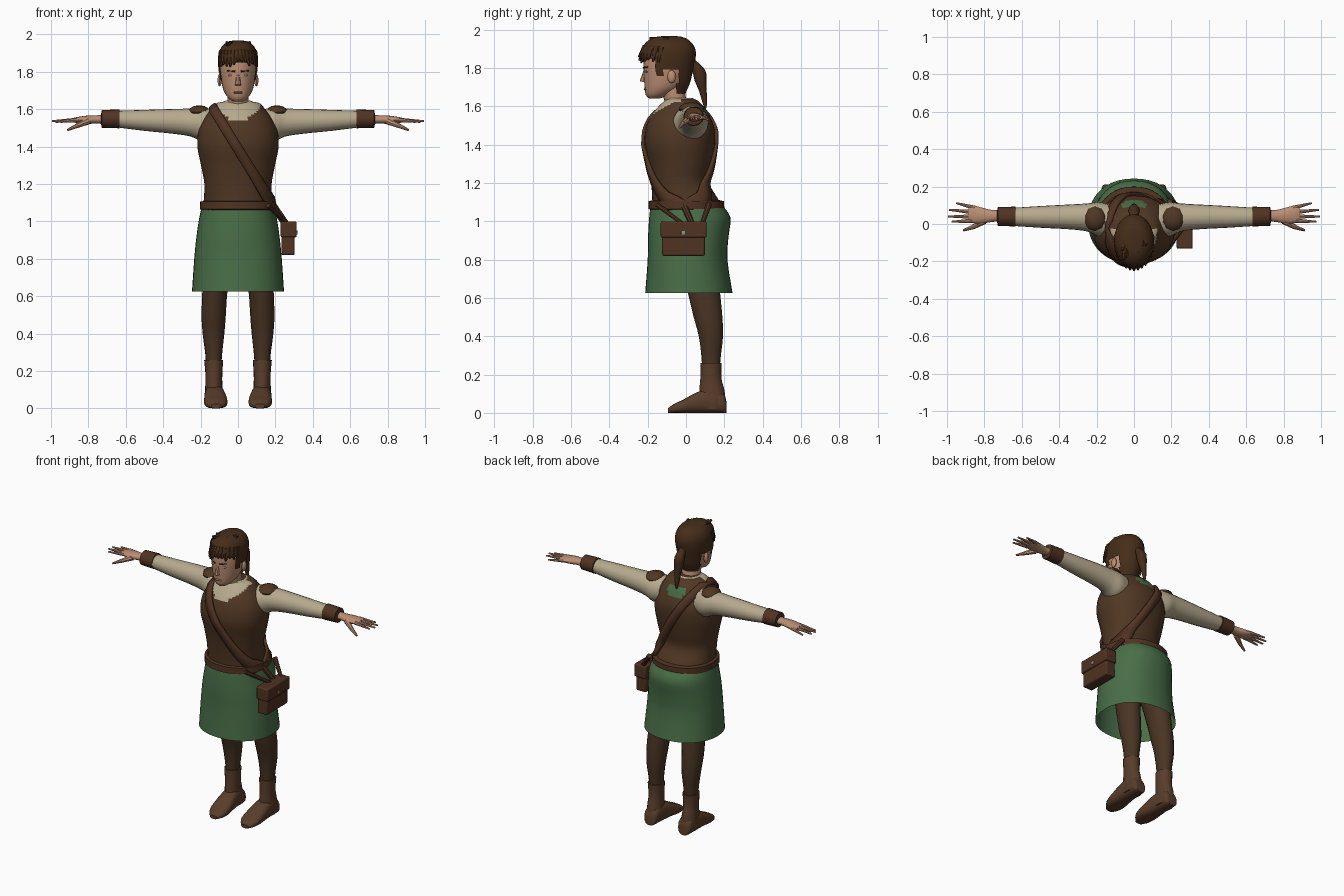
import bpy, bmesh, math, random
from mathutils import Vector, Matrix

if "Cube" in bpy.data.objects:
    bpy.data.objects.remove(bpy.data.objects["Cube"])

random.seed(4)


def material(name, rgb):
    m = bpy.data.materials.new(name)
    m.diffuse_color = (*rgb, 1)
    m.use_nodes = True
    m.node_tree.nodes["Principled BSDF"].inputs["Base Color"].default_value = m.diffuse_color
    return m


SKIN = material("skin", (0.50, 0.27, 0.17))
LINEN = material("linen", (0.47, 0.40, 0.27))
VEST = material("vest_leather", (0.080, 0.038, 0.017))
BELT = material("belt_leather", (0.080, 0.033, 0.016))
HAIR = material("hair_brown", (0.060, 0.026, 0.010))
HOSE = material("hose_brown", (0.066, 0.034, 0.017))
BOOT = material("boot_brown", (0.098, 0.046, 0.023))
GREEN = material("skirt_green", (0.066, 0.155, 0.063))
METAL = material("buckle_grey", (0.30, 0.28, 0.25))
LIP = material("lip", (0.36, 0.16, 0.11))


def finish(bm, name, *mats):
    bmesh.ops.recalc_face_normals(bm, faces=bm.faces[:])
    me = bpy.data.meshes.new(name)
    bm.to_mesh(me)
    bm.free()
    for m in mats:
        me.materials.append(m)
    ob = bpy.data.objects.new(name, me)
    bpy.context.collection.objects.link(ob)
    return ob


def refine(rings, k):
    """Catmull-Rom interpolation of section rings."""
    out = []
    for i in range(len(rings) - 1):
        p0, p1 = rings[max(i - 1, 0)], rings[i]
        p2, p3 = rings[i + 1], rings[min(i + 2, len(rings) - 1)]
        for j in range(k):
            t = j / k
            out.append(tuple(
                0.5 * (2 * b + (c - a) * t + (2 * a - 5 * b + 4 * c - d) * t * t
                       + (3 * b - a - 3 * c + d) * t ** 3)
                for a, b, c, d in zip(p0, p1, p2, p3)))
    return out + [tuple(rings[-1])]


def loft(name, rings, axis, mats, n=20, e=2.0, k=3, cap=True, rule=None, drop=None):
    """Skin rings of (position, centre1, centre2, radius1, radius2) along an axis."""
    bm = bmesh.new()
    rows = []
    for p, c1, c2, r1, r2 in refine(rings, k):
        row = []
        for i in range(n):
            a = math.tau * i / n
            u, v = math.cos(a), math.sin(a)
            u = c1 + r1 * math.copysign(abs(u) ** (2 / e), u)
            v = c2 + r2 * math.copysign(abs(v) ** (2 / e), v)
            row.append(bm.verts.new({"z": (u, v, p), "x": (p, u, v), "y": (u, p, v)}[axis]))
        rows.append(row)
    for a, b in zip(rows, rows[1:]):
        for i in range(n):
            j = (i + 1) % n
            bm.faces.new((a[i], a[j], b[j], b[i]))
    if cap:
        bm.faces.new(rows[0])
        bm.faces.new(rows[-1])
    if drop:
        bad = [f for f in bm.faces if drop(f.calc_center_median())]
        bmesh.ops.delete(bm, geom=bad, context="FACES")
    if rule:
        for f in bm.faces:
            f.material_index = rule(f.calc_center_median())
    return finish(bm, name, *mats)


def tubes(name, items, mat, seg=8):
    """Tapered rods, each (start, end, start radius, end radius)."""
    bm = bmesh.new()
    for p, q, r1, r2 in items:
        p, q = Vector(p), Vector(q)
        d = q - p
        mx = Matrix.Translation((p + q) / 2) @ d.to_track_quat("Z", "Y").to_matrix().to_4x4()
        bmesh.ops.create_cone(bm, cap_ends=True, segments=seg, radius1=r1, radius2=r2,
                              depth=d.length, matrix=mx)
    return finish(bm, name, mat)


def ellipsoid(name, c, r, mat, seg=14):
    bm = bmesh.new()
    bmesh.ops.create_uvsphere(bm, u_segments=seg, v_segments=seg // 2 + 1, radius=1,
                              matrix=Matrix.Translation(c) @ Matrix.Diagonal((*r, 1)))
    return finish(bm, name, mat)


def box(name, lo, hi, mat, bevel=0.008):
    bm = bmesh.new()
    c = [(a + b) / 2 for a, b in zip(lo, hi)]
    s = [b - a for a, b in zip(lo, hi)]
    bmesh.ops.create_cube(bm, size=1, matrix=Matrix.Translation(c) @ Matrix.Diagonal((*s, 1)))
    ob = finish(bm, name, mat)
    b = ob.modifiers.new("bevel", "BEVEL")
    b.width, b.segments = bevel, 2
    return ob


# Vest with shirt neckline and a small green patch at the nape
TORSO = [(1.04, 0, 0.0, .188, .182), (1.10, 0, 0.0, .184, .176), (1.20, 0, -.03, .180, .152),
         (1.30, 0, -.03, .198, .166), (1.40, 0, -.033, .217, .183), (1.48, 0, -.03, .212, .180),
         (1.54, 0, -.03, .188, .158), (1.59, 0, -.026, .152, .126), (1.63, 0, -.025, .118, .086),
         (1.64, 0, -.03, .075, .06)]


def torso_colour(c):
    if c.y < -.03 and c.z > 1.535 + (c.x / .11) ** 2 * .07:
        return 1
    if c.y > 0 and abs(c.x) < .06 and 1.545 < c.z < 1.60:
        return 2
    return 0


loft("vest", TORSO, "z", (VEST, LINEN, GREEN), n=48, e=2.15, k=5, rule=torso_colour)
loft("neck", [(1.56, 0, -.03, .072, .07), (1.63, 0, -.055, .058, .058), (1.72, 0, -.075, .058, .065)],
     "z", (SKIN,))
loft("shirt_collar", [(1.60, 0, -.03, .105, .085), (1.635, 0, -.03, .085, .075),
                      (1.645, 0, -.035, .068, .066)], "z", (LINEN,), n=24, cap=False)

# Belt and skirt
loft("belt", [(1.06, 0, .002, .19, .185), (1.065, 0, .002, .204, .198),
              (1.105, 0, .002, .203, .197), (1.11, 0, .002, .18, .175)], "z", (BELT,), n=40, e=2.15, k=1)
loft("skirt", [(1.085, 0, .002, .192, .186), (1.02, 0, .02, .207, .212), (.92, 0, .012, .222, .210),
               (.80, 0, .008, .234, .208), (.625, 0, .015, .246, .228)],
     "z", (GREEN,), n=40, e=2.2, k=3, cap=False)


# Cross-body strap following the vest front and back
def vest_y(x, z, side):
    z = max(1.04, min(1.635, z))
    for a, b in zip(TORSO, TORSO[1:]):
        if a[0] <= z <= b[0]:
            t = (z - a[0]) / (b[0] - a[0])
            cy, rx, ry = (a[i] + (b[i] - a[i]) * t for i in (2, 3, 4))
            x = max(-rx - .008, min(rx + .008, x))
            d = max(0, 1 - abs(x / (rx + .008)) ** 2.15) ** (1 / 2.15)
            return Vector((x, cy + side * (ry + .010) * d, z))


bm = bmesh.new()
for side in (-1, 1):
    prev = None
    for i in range(25):
        t = i / 24
        x, z = -.14 + .335 * t, 1.615 - .545 * t
        row = [bm.verts.new(vest_y(x + w * .85, z + w * .52, side)) for w in (-.026, 0, .026)]
        if prev:
            for j in (0, 1):
                bm.faces.new((prev[j], prev[j + 1], row[j + 1], row[j]))
        prev = row
bmesh.ops.remove_doubles(bm, verts=bm.verts[:], dist=.001)
strap = finish(bm, "cross_strap", BELT)
sol = strap.modifiers.new("thickness", "SOLIDIFY")
sol.thickness, sol.offset = .018, 0

# Pouch at the hip
box("pouch_body", (.232, -.125, .82), (.303, .098, .96), BELT)
box("pouch_flap", (.228, -.132, .915), (.314, .108, 1.0), BELT)
box("pouch_buckle", (.310, -.025, .93), (.319, -.005, .95), METAL, .002)
tubes("pouch_hangers", [((.16, -.15, 1.085), (.262, -.02, .99), .013, .011),
                        ((.19, .12, 1.09), (.262, .085, .99), .016, .012),
                        ((.19, -.01, 1.08), (.245, .03, .99), .018, .015)], BELT)

# Arms, legs and paired details
for s, tag in ((-1, "right"), (1, "left")):
    loft("sleeve_" + tag, [(s * x, cy, cz, ry, rz) for x, cy, cz, ry, rz in (
        (.13, .02, 1.515, .085, .085), (.19, .025, 1.515, .092, .090), (.25, .035, 1.528, .075, .075),
        (.35, .038, 1.535, .066, .066), (.50, .038, 1.54, .058, .056), (.65, .038, 1.547, .048, .044))],
        "x", (LINEN,))
    ellipsoid("shoulder_patch_" + tag, (s * .208, .028, 1.585), (.062, .066, .036), VEST, 10)
    loft("cuff_" + tag, [(s * x, .04, 1.548, r, r * .95) for x, r in (
        (.632, .044), (.634, .053), (.728, .050), (.732, .030))], "x", (BELT,), k=1)
    loft("hand_" + tag, [(s * x, cy, cz, ry, rz) for x, cy, cz, ry, rz in (
        (.70, .045, 1.545, .030, .025), (.76, .043, 1.545, .032, .022), (.81, .045, 1.543, .042, .022),
        (.86, .052, 1.542, .047, .016), (.885, .055, 1.541, .040, .011))], "x", (SKIN,), n=16)
    tubes("fingers_" + tag, [((s * x, y, 1.542), (s * tx, ty, tz), .012, .005) for x, y, tx, ty, tz in (
        (.86, .018, .975, .012, 1.532), (.865, .040, .995, .040, 1.536),
        (.865, .064, .990, .076, 1.536), (.85, .086, .950, .112, 1.532))]
        + [((s * .80, .018, 1.537), (s * .86, -.016, 1.512), .019, .013),
           ((s * .855, -.014, 1.514), (s * .912, -.034, 1.488), .013, .006)], SKIN)
    loft("leg_" + tag, [(z, s * x, y, rx, ry) for z, x, y, rx, ry in (
        (.98, .095, .02, .085, .11), (.80, .11, .065, .078, .10), (.62, .124, .095, .067, .085),
        (.50, .130, .115, .065, .076), (.40, .131, .130, .058, .064), (.30, .130, .131, .046, .052),
        (.22, .130, .13, .040, .046))], "z", (HOSE,), n=18)
    loft("boot_shaft_" + tag, [(z, s * x, y, rx, ry) for z, x, y, rx, ry in (
        (.26, .130, .131, .051, .056), (.18, .129, .13, .045, .056), (.12, .129, .135, .046, .066),
        (.06, .127, .14, .052, .068), (.02, .125, .14, .050, .066))], "z", (BOOT,), n=18)
    loft("boot_foot_" + tag, [(y, s * x, h / 2, r, h / 2) for y, x, r, h in (
        (.212, .126, .030, .05), (.195, .126, .046, .10), (.12, .125, .052, .125), (.05, .122, .058, .105),
        (-.01, .119, .063, .072), (-.06, .117, .054, .048), (-.095, .117, .026, .024))],
        "y", (BOOT,), n=18, e=2.7)
    ellipsoid("ear_" + tag, (s * .098, -.075, 1.755), (.012, .022, .034), SKIN, 10)
    ellipsoid("eye_" + tag, (s * .037, -.204, 1.782), (.017, .009, .007), METAL, 10)
    tubes("brow_" + tag, [((s * .016, -.222, 1.802), (s * .058, -.198, 1.806), .005, .004)], HAIR, 6)

# Head
loft("head", [(1.640, 0, -.165, .025, .026), (1.660, 0, -.150, .052, .060), (1.70, 0, -.120, .077, .096),
              (1.76, 0, -.105, .091, .115), (1.82, 0, -.100, .096, .122), (1.88, 0, -.095, .092, .120),
              (1.93, 0, -.093, .070, .090), (1.95, 0, -.093, .03, .05)], "z", (SKIN,), n=28)
tubes("nose", [((0, -.213, 1.79), (0, -.226, 1.728), .008, .016)], SKIN)
ellipsoid("lips", (0, -.210, 1.689), (.027, .011, .007), LIP, 10)


# Hair cap open at the face, fringe tufts and ponytail
def off_face(c):
    return not (c.z > 1.845 or (c.y > -.155 and c.z > 1.79)
                or (-.15 < c.y < -.11 and c.z > 1.755) or c.y > -.045)


loft("hair_cap", [(1.665, 0, -.070, .058, .066), (1.72, 0, -.085, .085, .105), (1.78, 0, -.098, .100, .133),
                  (1.85, 0, -.094, .107, .144), (1.90, 0, -.092, .103, .140), (1.94, 0, -.090, .082, .112),
                  (1.962, 0, -.088, .048, .07), (1.968, 0, -.088, .01, .015)],
     "z", (HAIR,), n=40, k=6, drop=off_face)
tufts = []
for i in range(13):
    a = math.radians(-160 + 140 * i / 12)
    u, v = math.cos(a), math.sin(a)
    dz = random.uniform(-.02, .015)
    tufts.append(((.085 * u, -.09 + .115 * v, 1.905), (.107 * u, -.09 + .158 * v, 1.845 + dz), .026, .005))
for i in range(9):
    x, y = random.uniform(-.05, .05), random.uniform(-.17, -.05)
    tufts.append(((x, y, 1.935), (x * 1.5, y - .045, 1.958), .028, .006))
tubes("hair_tufts", tufts, HAIR, 6)
loft("ponytail", [(1.84, 0, .030, .018, .02), (1.79, 0, .066, .030, .034), (1.735, 0, .076, .029, .031),
                  (1.68, 0, .088, .020, .020), (1.62, 0, .098, .012, .012), (1.585, 0, .100, .004, .004)],
     "z", (HAIR,), n=12)

# Smooth shading with sharp edges kept
bpy.ops.object.select_all(action="SELECT")
bpy.context.view_layer.objects.active = strap
bpy.ops.object.shade_smooth_by_angle(angle=math.radians(40))
